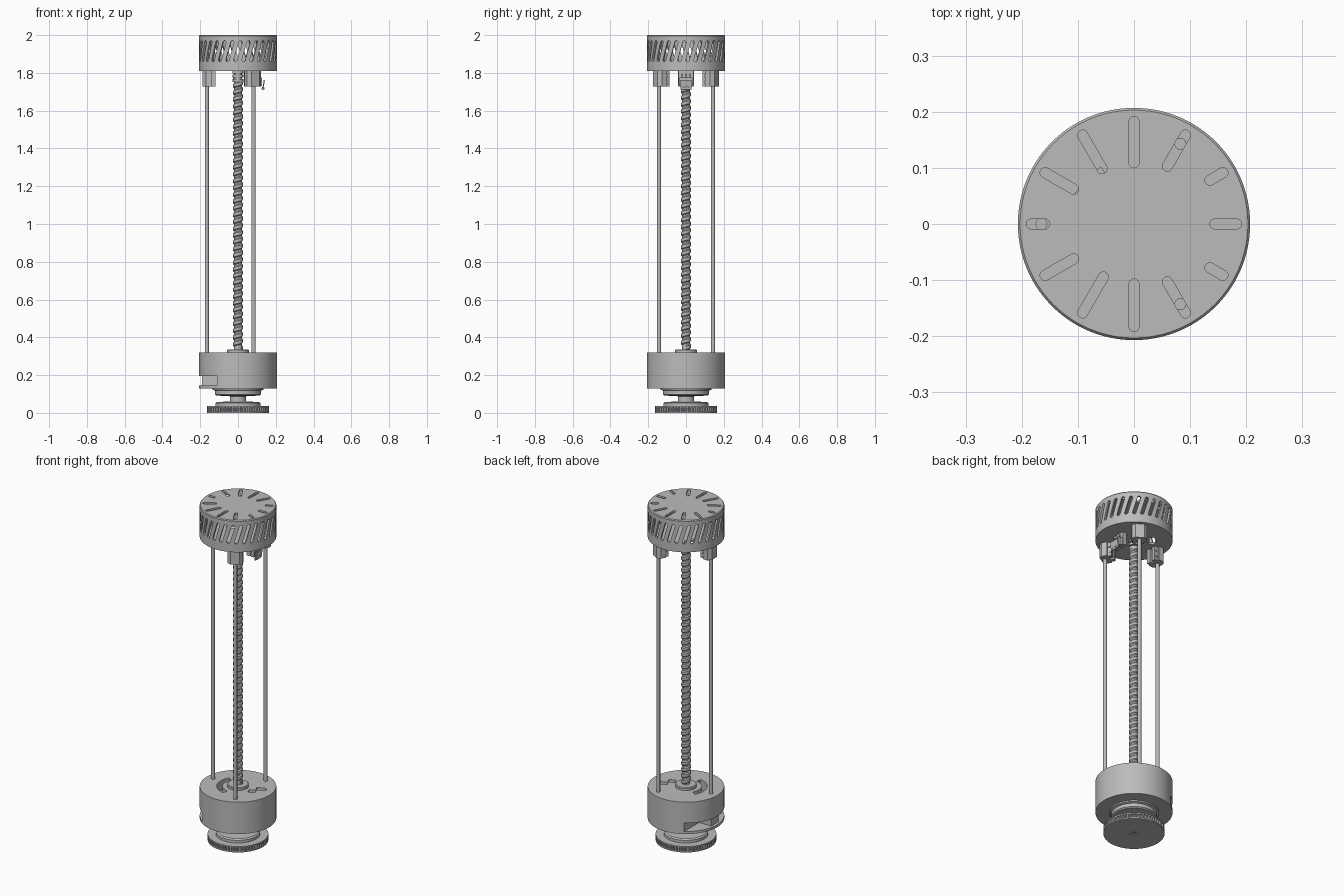
import bpy, bmesh
from math import sin, cos, pi, radians
from mathutils import Matrix, Vector

if "Cube" in bpy.data.objects:
    bpy.data.objects.remove(bpy.data.objects["Cube"])

GREY = (0.5, 0.5, 0.5, 1)
mat = bpy.data.materials.new("plain_grey")
mat.use_nodes = True
mat.diffuse_color = GREY
mat.node_tree.nodes["Principled BSDF"].inputs["Base Color"].default_value = GREY

R = 0.207
ROD_ANGLES = (60, 180, 300)


def move(x, y, z):
    return Matrix.Translation((x, y, z))


def turn(deg, axis="Z"):
    return Matrix.Rotation(radians(deg), 4, axis)


def finish(name, bm):
    bmesh.ops.recalc_face_normals(bm, faces=bm.faces)
    me = bpy.data.meshes.new(name)
    bm.to_mesh(me)
    bm.free()
    me.materials.append(mat)
    ob = bpy.data.objects.new(name, me)
    bpy.context.collection.objects.link(ob)
    return ob


def smooth(ob):
    bpy.ops.object.select_all(action="DESELECT")
    ob.select_set(True)
    bpy.context.view_layer.objects.active = ob
    bpy.ops.object.shade_smooth_by_angle(angle=radians(30))


def cut(ob, bm):
    """Subtract a set of separate solids from an object."""
    cutter = finish("cutter", bm)
    cutter.hide_render = True
    mod = ob.modifiers.new("cut", "BOOLEAN")
    mod.operation, mod.solver, mod.object = "DIFFERENCE", "EXACT", cutter
    bpy.context.view_layer.objects.active = ob
    bpy.ops.object.modifier_apply(modifier=mod.name)
    bpy.data.objects.remove(cutter)


# Outlines in the xy plane
def circle(r, n=32):
    return [(r * cos(2 * pi * i / n), r * sin(2 * pi * i / n)) for i in range(n)]


def rect(x0, x1, y0, y1):
    return [(x0, y0), (x1, y0), (x1, y1), (x0, y1)]


def stadium(length, width, n=8):
    r, c = width / 2, (length - width) / 2
    ang = [pi * i / n - pi / 2 for i in range(n + 1)]
    half = [(c + r * cos(a), r * sin(a)) for a in ang]
    return half + [(-x, -y) for x, y in half]


def arc_slot(r, width, a0, a1, n=24):
    ang = [radians(a0 + (a1 - a0) * i / n) for i in range(n + 1)]
    ring = [[(q * cos(a), q * sin(a)) for a in ang] for q in (r + width / 2, r - width / 2)]
    return ring[0] + ring[1][::-1]


def prism(bm, pts, h, m):
    """Extrude an outline from z = 0 to h, placed by a matrix."""
    low = [bm.verts.new(m @ Vector((x, y, 0))) for x, y in pts]
    top = [bm.verts.new(m @ Vector((x, y, h))) for x, y in pts]
    bm.faces.new(low[::-1])
    bm.faces.new(top)
    for i in range(len(pts)):
        j = (i + 1) % len(pts)
        bm.faces.new((low[i], low[j], top[j], top[i]))


def lathe(name, profile, n=96):
    bm = bmesh.new()
    rings = [[bm.verts.new((x, y, z)) for x, y in circle(r, n)] for r, z in profile]
    bm.faces.new(rings[0][::-1])
    bm.faces.new(rings[-1])
    for a, b in zip(rings, rings[1:]):
        for i in range(n):
            j = (i + 1) % n
            bm.faces.new((a[i], a[j], b[j], b[i]))
    return finish(name, bm)


# Vented cap: hollow drum with slanted side slots and radial top slots
cap = lathe("vented_cap", [(R, 1.81), (R, 1.995), (R - 0.004, 2.0)])
bm = bmesh.new()
prism(bm, circle(R - 0.012, 96), 0.165, move(0, 0, 1.823))
cut(cap, bm)

bm = bmesh.new()
for i in range(30):
    prism(bm, stadium(0.115, 0.018), 0.04,
          turn(i * 12 + 6) @ move(R - 0.025, 0, 1.915) @ turn(90, "Y") @ turn(-16))
cut(cap, bm)

bm = bmesh.new()
inner = [0.135, 0.147, 0.11, 0.1, 0.105, 0.115, 0.15, 0.115, 0.1, 0.098, 0.11, 0.147]
for i, r0 in enumerate(inner):
    prism(bm, stadium(0.192 - r0, 0.018), 0.05,
          turn(i * 30) @ move((r0 + 0.192) / 2, 0, 1.97))
prism(bm, arc_slot(0.1, 0.035, 120, 160), 0.05, move(0, 0, 1.79))
cut(cap, bm)
smooth(cap)

# Base drum with a side pocket, a curved slot and connector openings on top
base = lathe("base_drum", [(R, 0.13), (R, 0.32)])
bm = bmesh.new()
prism(bm, rect(-0.3, -0.11, -0.3, 0.3), 0.05, move(0, 0, 0.145))
prism(bm, arc_slot(0.1, 0.03, 150, 262), 0.08, move(0, 0, 0.26))
for x, y, w in ((0.1, -0.01, 0.02), (0.125, 0.04, 0.028)):
    prism(bm, rect(-w, w, -0.015, 0.015), 0.08, move(x, y, 0.26) @ turn(20))
cut(base, bm)
smooth(base)

# Clamp holding the rod foot in the side pocket
bm = bmesh.new()
prism(bm, rect(-0.19, -0.15, -0.035, 0.035), 0.054, move(0, 0, 0.143))
for s in (-1, 1):
    prism(bm, rect(-0.15, -0.112, s * 0.024 - 0.01, s * 0.024 + 0.01), 0.054, move(0, 0, 0.143))
finish("foot_clamp", bm)

# Hub collar on the base, and the flanged spool under it
smooth(lathe("hub_collar", [(0.058, 0.318), (0.058, 0.332), (0.054, 0.336)], 48))
smooth(lathe("flanged_spool", [(0.12, 0.034), (0.12, 0.052), (0.112, 0.058), (0.043, 0.06),
                               (0.043, 0.088), (0.115, 0.092), (0.122, 0.098), (0.122, 0.118),
                               (0.134, 0.122), (0.134, 0.131)], 64))

# Toothed drive wheel with a thin cover plate and a small centre socket
TEETH = 60
pts = []
for i in range(TEETH):
    for f, r in ((0, 0.152), (0.2, 0.164), (0.55, 0.164), (0.75, 0.152)):
        a = 2 * pi * (i + f) / TEETH
        pts.append((r * cos(a), r * sin(a)))
bm = bmesh.new()
prism(bm, pts, 0.025, move(0, 0, 0.006))
finish("drive_wheel", bm)
for name, z in (("wheel_bottom_plate", 0), ("wheel_top_plate", 0.029)):
    plate = lathe(name, [(0.164, z), (0.164, z + 0.007)])
    if z == 0:
        bm = bmesh.new()
        prism(bm, circle(0.012, 6), 0.01, move(0, 0, -0.005))
        for k in range(4):
            prism(bm, circle(0.005, 12), 0.01, turn(45 + 90 * k) @ move(0.025, 0, -0.005))
        cut(plate, bm)
    smooth(plate)

# Lead screw: helical thread wrapped round a core
PITCH, STEPS = 0.036, 24
Z0, Z1 = 0.33, 1.79
bm = bmesh.new()
section = ((0.019, 0), (0.026, 0.007), (0.026, 0.023), (0.019, 0.03))
prev = None
for i in range(int((Z1 - Z0 - PITCH) / PITCH * STEPS)):
    a = 2 * pi * i / STEPS
    ring = [bm.verts.new((r * cos(a), r * sin(a), Z0 + PITCH * i / STEPS + dz)) for r, dz in section]
    if prev:
        for k in range(4):
            j = (k + 1) % 4
            bm.faces.new((prev[k], prev[j], ring[j], ring[k]))
    else:
        bm.faces.new(ring)
    prev = ring
bm.faces.new(prev[::-1])
smooth(finish("screw_thread", bm))
smooth(lathe("screw_core", [(0.0205, 0.32), (0.0205, 1.82)], 24))

# Shaft coupling under the cap
bm = bmesh.new()
for z in (1.752, 1.775, 1.798):
    prism(bm, circle(0.028, 24), 0.016, move(0, 0, z))
smooth(finish("shaft_coupling", bm))

# Guide rods and their clamps below the cap
chamfered = [(0.14, -0.042), (0.17, -0.042), (0.187, -0.024), (0.187, 0.024), (0.17, 0.042), (0.14, 0.042)]
for n, deg in enumerate(ROD_ANGLES, 1):
    bm = bmesh.new()
    prism(bm, circle(0.0105, 20), 1.66, turn(deg) @ move(0.165, 0, 0.18))
    smooth(finish(f"guide_rod_{n}", bm))

    bm = bmesh.new()
    prism(bm, chamfered, 0.085, turn(deg) @ move(0, 0, 1.727))
    for s in (-1, 1):
        prism(bm, rect(0.118, 0.142, s * 0.02 - 0.012, s * 0.02 + 0.012), 0.085, turn(deg) @ move(0, 0, 1.727))
        for z in (1.75, 1.785):
            prism(bm, circle(0.007, 12), 0.006, turn(deg) @ move(0.13, s * 0.03, z) @ turn(-90 * s, "X"))
    finish(f"rod_clamp_{n}", bm)

# Limit switch with its lever
bm = bmesh.new()
prism(bm, rect(0.085, 0.11, -0.04, 0.04), 0.08, move(0, 0, 1.735))
prism(bm, rect(0.108, 0.128, -0.034, 0.034), 0.045, move(0, 0, 1.73))
for y in (-0.02, 0, 0.02):
    prism(bm, rect(0.11, 0.12, y - 0.004, y + 0.004), 0.02, move(0, 0, 1.773))
finish("limit_switch", bm)
bm = bmesh.new()
prism(bm, rect(-0.003, 0.003, -0.03, 0.03), 0.05, move(0.132, 0, 1.712) @ turn(8, "Y"))
prism(bm, circle(0.008, 16), 0.03, move(0.133, -0.015, 1.718) @ turn(-90, "X"))
finish("switch_lever", bm)
